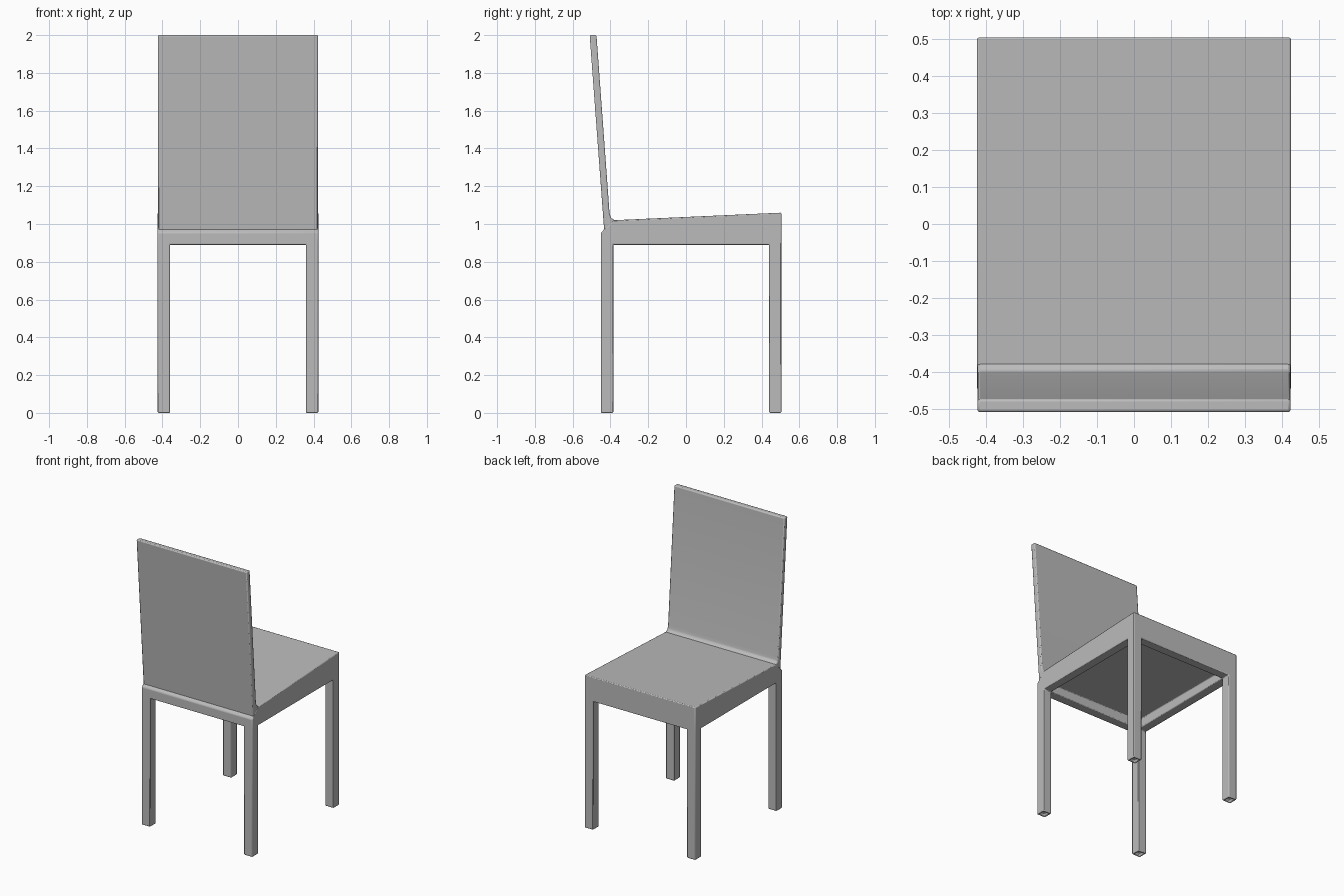
import bpy, bmesh
from mathutils import Vector

cube = bpy.data.objects.get("Cube")
if cube:
    bpy.data.objects.remove(cube, do_unlink=True)

# One plain grey for the whole chair
GREY = (0.5, 0.5, 0.5, 1)
mat = bpy.data.materials.new("plain_grey")
mat.use_nodes = True
mat.diffuse_color = GREY
mat.node_tree.nodes["Principled BSDF"].inputs["Base Color"].default_value = GREY


def extrude_profile(points, half_width):
    """Solid made from a side profile of (y, z) points, centred on x = 0."""
    bm = bmesh.new()
    face = bm.faces.new([bm.verts.new((-half_width, y, z)) for y, z in points])
    ext = bmesh.ops.extrude_face_region(bm, geom=[face])
    moved = [v for v in ext["geom"] if isinstance(v, bmesh.types.BMVert)]
    bmesh.ops.translate(bm, verts=moved, vec=(2 * half_width, 0, 0))
    bmesh.ops.recalc_face_normals(bm, faces=bm.faces)
    return bm


def finish(bm, name, bevel):
    bmesh.ops.recalc_face_normals(bm, faces=bm.faces)
    mesh = bpy.data.meshes.new(name)
    bm.to_mesh(mesh)
    bm.free()
    mesh.materials.append(mat)
    obj = bpy.data.objects.new(name, mesh)
    bpy.context.collection.objects.link(obj)
    mod = obj.modifiers.new("softened_edges", "BEVEL")
    mod.width = bevel
    mod.segments = 2
    mod.limit_method = "ANGLE"
    bpy.ops.object.select_all(action="DESELECT")
    obj.select_set(True)
    bpy.context.view_layer.objects.active = obj
    bpy.ops.object.shade_smooth_by_angle()
    return obj


# Seat, rails and legs as one continuous solid
HALF, FRONT, BACK, RAIL = 0.425, 0.505, -0.45, 0.89
LEG = 0.065
bm = extrude_profile([(BACK, RAIL), (FRONT, RAIL), (FRONT, 1.06),
                      (-0.385, 1.02), (-0.43, 0.975), (BACK, 0.955)], HALF)


def underside():
    return [f for f in bm.faces
            if f.normal.z < -0.9 and abs(f.calc_center_median().z - RAIL) < 0.001]


# Divide the underside into corners, rails and centre
cuts = [((s * (HALF - LEG), 0, 0), (1, 0, 0)) for s in (-1, 1)]
cuts += [((0, y, 0), (0, 1, 0)) for y in (BACK + LEG, FRONT - LEG)]
for point, normal in cuts:
    bm.normal_update()
    faces = underside()
    geom = set(faces)
    for f in faces:
        geom.update(f.edges, f.verts)
    bmesh.ops.bisect_plane(bm, geom=list(geom), plane_co=point, plane_no=normal)
bm.normal_update()

mid = Vector((0, (FRONT + BACK) / 2, RAIL))
corners, centre = [], []
for f in underside():
    offset = f.calc_center_median() - mid
    if abs(offset.x) > 0.3 and abs(offset.y) > 0.3:
        corners.append(f)
    elif offset.length < 0.1:
        centre.append(f)

# Hollow under the seat
for f in bmesh.ops.extrude_discrete_faces(bm, faces=centre)["faces"]:
    bmesh.ops.translate(bm, verts=f.verts, vec=(0, 0, 0.06))

# Legs, each with a shallow recess in the foot
feet = bmesh.ops.extrude_discrete_faces(bm, faces=corners)["faces"]
for f in feet:
    bmesh.ops.translate(bm, verts=f.verts, vec=(0, 0, -RAIL))
bm.normal_update()
bmesh.ops.inset_individual(bm, faces=feet, thickness=0.016)
for f in bmesh.ops.extrude_discrete_faces(bm, faces=feet)["faces"]:
    bmesh.ops.translate(bm, verts=f.verts, vec=(0, 0, 0.015))
finish(bm, "seat_and_legs", 0.007)

# Leaning backrest with a small fillet where it meets the seat
back = extrude_profile([(-0.432, 0.95), (-0.51, 2.0), (-0.474, 2.0), (-0.405, 1.06),
                        (-0.398, 1.033), (-0.375, 1.018), (-0.39, 0.99)], 0.424)
finish(back, "backrest", 0.007)
